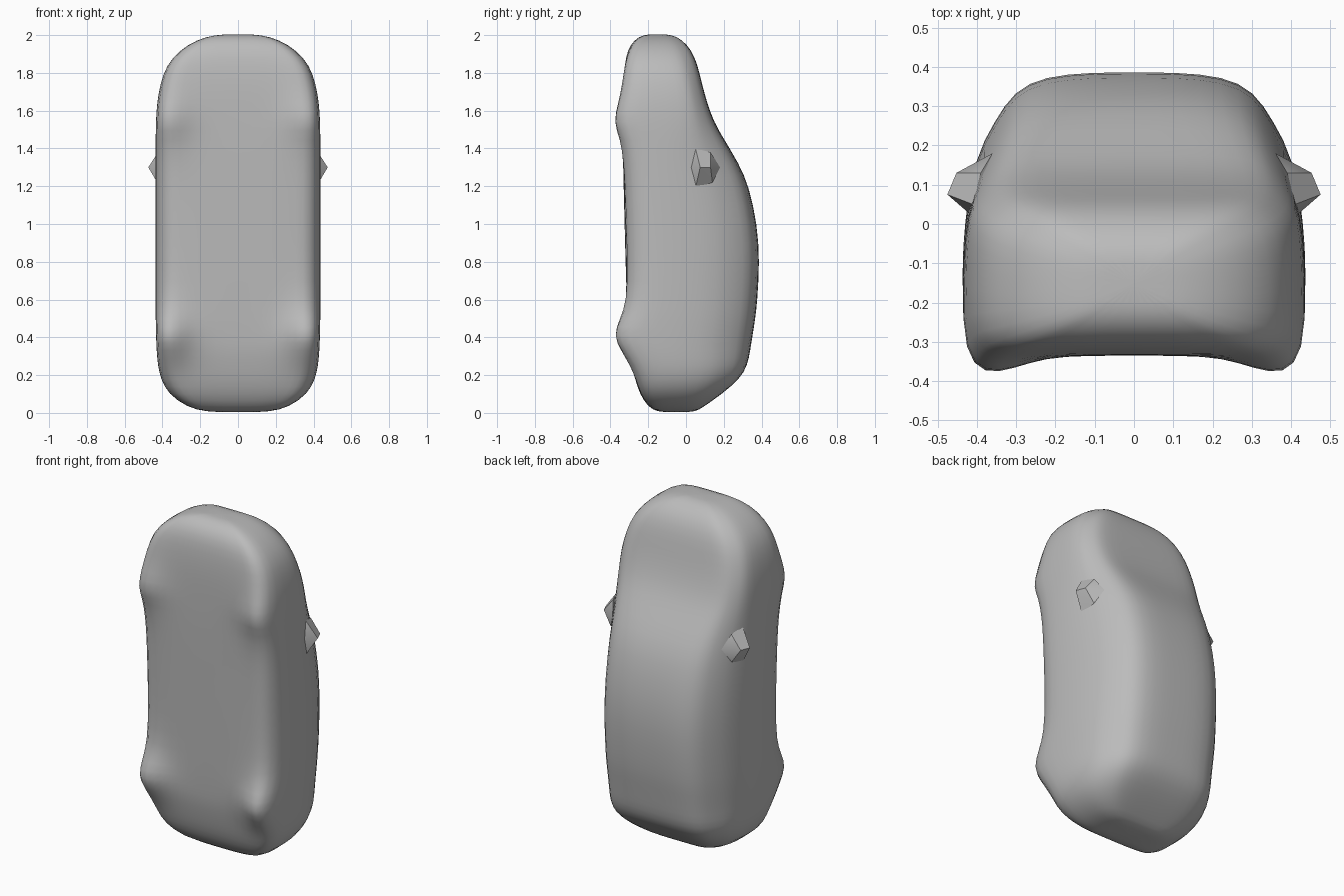
import bpy, bmesh

if "Cube" in bpy.data.objects:
    bpy.data.objects.remove(bpy.data.objects["Cube"])

grey = bpy.data.materials.new("plain grey")
grey.diffuse_color = (0.5, 0.5, 0.5, 1)
grey.use_nodes = True
grey.node_tree.nodes["Principled BSDF"].inputs["Base Color"].default_value = grey.diffuse_color

# Body stations: height, half width, floor centre y, wheel line y, roof y, roof taper
STATIONS = [
    (0.005, 0.17, -0.15, -0.14, 0.05, 0.3), (0.03, 0.27, -0.20, -0.19, 0.09, 0.4),
    (0.10, 0.37, -0.245, -0.24, 0.19, 0.6), (0.18, 0.41, -0.27, -0.265, 0.285, 0.8),
    (0.25, 0.425, -0.285, -0.30, 0.325, 0.9), (0.33, 0.432, -0.30, -0.355, 0.34, 1.0),
    (0.41, 0.435, -0.305, -0.405, 0.352, 1.0), (0.50, 0.437, -0.31, -0.36, 0.367, 1.0),
    (0.59, 0.437, -0.313, -0.315, 0.377, 1.0), (0.80, 0.437, -0.32, -0.31, 0.39, 1.0),
    (1.00, 0.437, -0.325, -0.315, 0.377, 1.0), (1.20, 0.437, -0.33, -0.322, 0.333, 1.0),
    (1.32, 0.437, -0.333, -0.33, 0.28, 0.9), (1.45, 0.437, -0.335, -0.352, 0.20, 0.6),
    (1.54, 0.436, -0.335, -0.398, 0.148, 0.35), (1.64, 0.43, -0.335, -0.365, 0.112, 0.2),
    (1.74, 0.413, -0.333, -0.34, 0.085, 0.2), (1.84, 0.38, -0.325, -0.325, 0.062, 0.3),
    (1.92, 0.31, -0.31, -0.30, 0.03, 0.4), (1.975, 0.22, -0.275, -0.265, -0.02, 0.4),
    (2.003, 0.12, -0.225, -0.22, -0.075, 0.4)]


def half_section(w, floor, wheel, roof, taper):
    """Right half outline from the floor centre round to the roof centre."""
    depth = roof - floor
    belt = floor + depth * (0.75 - 0.30 * taper)
    sill = wheel + 0.12 * depth
    pts = [(0, floor), (0.27 * w, floor), (0.52 * w, floor * 0.9 + wheel * 0.1),
           (0.70 * w, floor * 0.35 + wheel * 0.65), (0.88 * w, wheel),
           (0.995 * w, sill), (w, (sill + belt) / 2), (0.99 * w, belt)]
    for inset, t in [(0.07, 0.44), (0.19, 0.68), (0.30, 0.88), (0.48, 0.975), (0.75, 1)]:
        x = w * (1 - inset * (0.6 + 0.4 * taper))
        pts.append((x, belt + (roof - belt) * t))
    return pts + [(0, roof)]


def finish(name, bm):
    bmesh.ops.recalc_face_normals(bm, faces=bm.faces)
    mesh = bpy.data.meshes.new(name)
    bm.to_mesh(mesh)
    bm.free()
    mesh.materials.append(grey)
    ob = bpy.data.objects.new(name, mesh)
    bpy.context.collection.objects.link(ob)
    bpy.ops.object.select_all(action='DESELECT')
    ob.select_set(True)
    bpy.context.view_layer.objects.active = ob
    return ob


# Car body: closed loft through the stations
bm = bmesh.new()
rings = []
for z, *spec in STATIONS:
    half = half_section(*spec)
    outline = half + [(-x, y) for x, y in half[-2:0:-1]]
    rings.append([bm.verts.new((x, y, z)) for x, y in outline])
for low, high in zip(rings, rings[1:]):
    for i in range(len(low)):
        j = (i + 1) % len(low)
        bm.faces.new((low[i], low[j], high[j], high[i]))
for ring in (rings[0], rings[-1]):
    cap = bm.faces.new(ring)
    bmesh.ops.poke(bm, faces=[cap])
body = finish("car_body", bm)
sub = body.modifiers.new("smooth", 'SUBSURF')
sub.levels = sub.render_levels = 1
bpy.ops.object.shade_smooth()

# Side mirrors: small faceted points on the doors
for side, name in ((1, "right_mirror"), (-1, "left_mirror")):
    bm = bmesh.new()
    base = [(0.40, 0.01, 1.30), (0.41, 0.05, 1.19), (0.40, 0.14, 1.22),
            (0.36, 0.18, 1.30), (0.39, 0.13, 1.38), (0.41, 0.05, 1.40)]
    ring = [bm.verts.new((side * x, y, z)) for x, y, z in base]
    tip = bm.verts.new((side * 0.475, 0.075, 1.30))
    back = bm.verts.new((side * 0.452, 0.13, 1.30))
    bm.faces.new(ring)
    for a, b in ((0, 1), (1, 2), (4, 5), (5, 0)):
        bm.faces.new((ring[a], ring[b], tip))
    for a, b in ((2, 3), (3, 4)):
        bm.faces.new((ring[a], ring[b], back))
    bm.faces.new((ring[2], back, tip))
    bm.faces.new((back, ring[4], tip))
    finish(name, bm)
    bpy.ops.object.shade_smooth_by_angle(angle=0.6)
